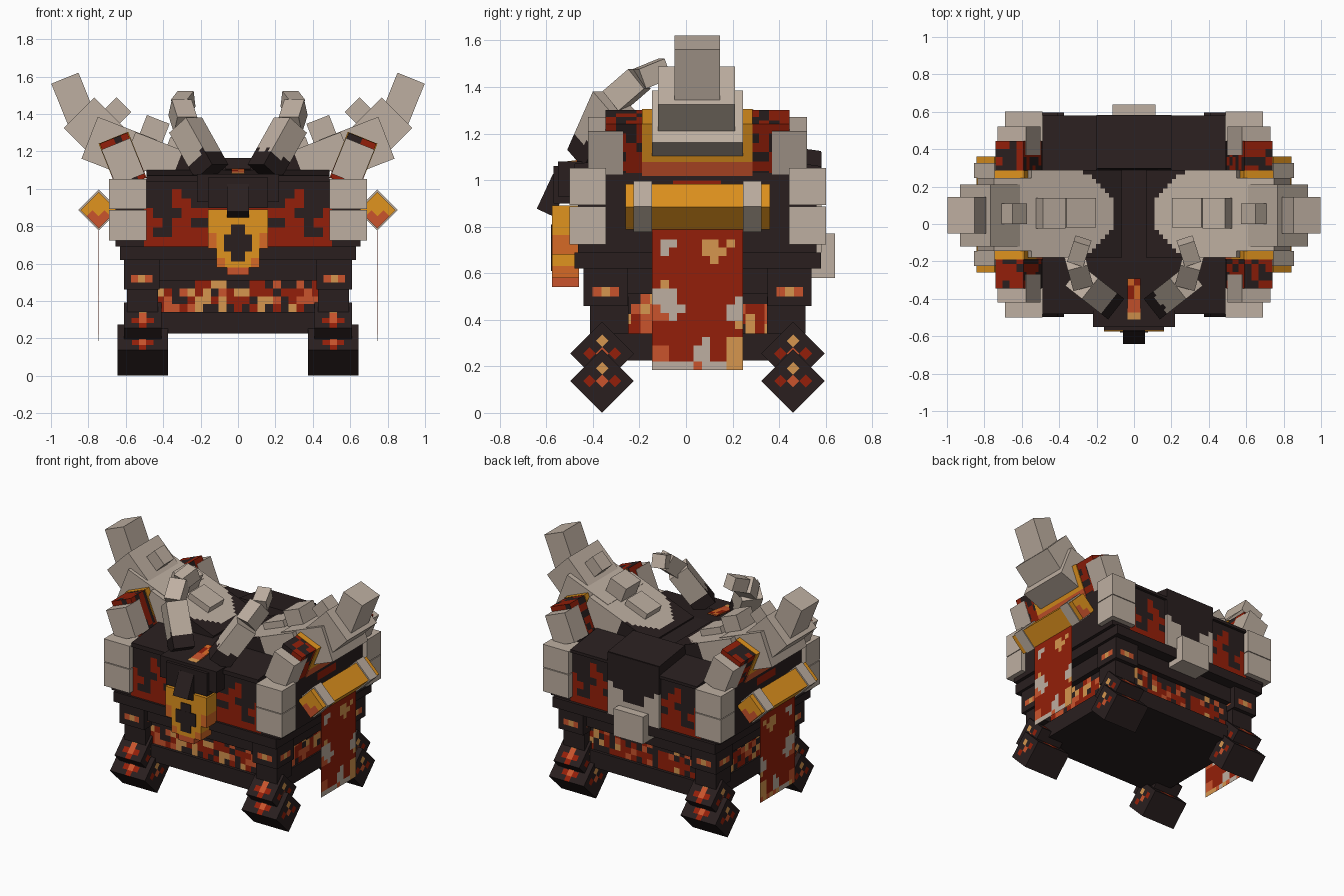
import bpy, bmesh, math, random
from mathutils import Vector

random.seed(7)
cube = bpy.data.objects.get("Cube")
if cube:
    bpy.data.objects.remove(cube)


def linear(c):
    c /= 255
    return c / 12.92 if c <= 0.04045 else ((c + 0.055) / 1.055) ** 2.4


# Palette
COLOURS = {"dark": (41, 31, 31), "bone": (190, 175, 161), "red": (148, 31, 9),
           "ember": (202, 84, 44), "gold": (224, 147, 30), "tan": (214, 150, 78),
           "orange": (214, 106, 38)}
NAMES = list(COLOURS)
MATS = []
for key, rgb in COLOURS.items():
    m = bpy.data.materials.new(key)
    m.use_nodes = True
    col = tuple(linear(c) for c in rgb) + (1.0,)
    m.diffuse_color = col
    m.node_tree.nodes["Principled BSDF"].inputs["Base Color"].default_value = col
    MATS.append(m)


def finish(bm, name, colour, loc=(0, 0, 0), rot=(0, 0, 0)):
    """Colour is a palette name, or a rule (local centre, normal) -> name."""
    me = bpy.data.meshes.new(name)
    if callable(colour):
        for m in MATS:
            me.materials.append(m)
        for f in bm.faces:
            f.material_index = NAMES.index(colour(f.calc_center_median(), f.normal))
    else:
        me.materials.append(MATS[NAMES.index(colour)])
    bm.to_mesh(me)
    bm.free()
    ob = bpy.data.objects.new(name, me)
    ob.location = loc
    ob.rotation_euler = [math.radians(a) for a in rot]
    bpy.context.collection.objects.link(ob)
    return ob


def box(name, loc, size, colour="dark", rot=(0, 0, 0), cell=0.045):
    bm = bmesh.new()
    bmesh.ops.create_cube(bm, size=1)
    bmesh.ops.scale(bm, vec=size, verts=bm.verts)
    if callable(colour):  # cut into square cells so the rule can paint them
        for ax in range(3):
            n = max(1, round(size[ax] / cell))
            no = Vector([float(i == ax) for i in range(3)])
            for k in range(1, n):
                bmesh.ops.bisect_plane(bm, geom=bm.verts[:] + bm.edges[:] + bm.faces[:],
                                       plane_co=no * size[ax] * (k / n - 0.5), plane_no=no)
        bm.normal_update()
    return finish(bm, name, colour, loc, rot)


def span(name, x, y, z, colour="dark", cell=0.045):
    """Box given by its low and high limits on each axis."""
    lims = (x, y, z)
    return box(name, [(a + b) / 2 for a, b in lims], [b - a for a, b in lims], colour, cell=cell)


def beam(name, a, b, w, colour):
    a, b = Vector(a), Vector(b)
    ob = box(name, (a + b) / 2, (w, w, (b - a).length), colour, cell=.028)
    ob.rotation_euler = (b - a).to_track_quat('Z', 'Y').to_euler()


CY = 0.05  # middle of the chest, front to back


# Painting rules
def mottled(p, n):
    if abs(n.z) > 0.5:
        return "dark"
    w = (3, 6, 3, 2) if p.z < 0.03 else (6, 2, 2, 2)
    return random.choices(("dark", "red", "ember", "tan"), w)[0]


PANEL = ["......", "...r..", "...rr.", "r...rr", "rr.rr.", "r..rrr", "rrrrrr"]


def wall(p, n):
    if abs(n.y) > 0.5 and abs(p.x) < 0.49:
        col = min(5, int((0.49 - abs(p.x)) / 0.05))
        return "red" if PANEL[min(6, int((0.18 - p.z) / 0.0515))][col] == "r" else "dark"
    if abs(n.x) > 0.5 and (p.z < -0.155 or (0.1 < p.z < 0.15 and abs(abs(p.y) - 0.05) < 0.03)):
        return "red"
    return "dark"


def post_spots(p, n):
    t = p.y if abs(n.x) > 0.5 else p.x
    if abs(n.z) > 0.5 or not -.03 < p.z < 0 or abs(t) > 0.065:
        return "dark"
    return "tan" if -.01 < t < 0.03 else "ember" if abs(t) < .05 else "red"


def foot_spots(p, n):
    h, w = (p.y + p.z) * .707, abs(p.y - p.z) * .707
    if abs(n.x) > 0.5:
        if w < .01 and -.01 < h < .08:
            return "tan" if h > .04 else "ember"
        return "red" if w < .06 and abs(h) < .01 else "dark"
    if n.z > 0.5 or n.y > 0.5:
        if abs(p.x) < 0.02:
            return "tan" if h > .085 else "ember" if h > .03 else "red"
        if abs(p.x) < .05 and .03 < h < .06:
            return "red"
    return "dark"


def blotched(p, n):
    return random.choice(("dark", "red", "red", "dark", "red"))


BLOBS = [(-0.14, 0.0, .05, "bone"), (-0.11, -0.05, .04, "bone"), (-0.13, 0.03, .03, "tan"),
         (0.07, 0.2, .045, "tan"), (0.14, 0.23, .03, "tan"), (-0.14, 0.22, .035, "bone"),
         (0.17, -0.06, .045, "bone"), (0.17, -0.11, .03, "tan"), (-0.17, -0.08, .035, "ember"),
         (0.02, -0.24, .05, "bone"), (0.16, -0.22, .05, "tan"), (-0.15, -0.25, .04, "ember")]


def cloth(p, n):
    for y, z, r, c in BLOBS:
        if math.hypot(p.y - y, p.z - z) < r:
            return c
    return random.choice(("bone", "bone", "ember", "tan")) if p.z < -0.28 else "red"


def back_paint(p, n):
    edge = -.02 - .09 * (abs(p.x) < .08) + .05 * (abs(p.x) > .15)
    return "bone" if p.z < edge and n.y > -.5 else "dark"


# Chest body
span("base", (-.53, .53), (CY - .43, CY + .43), (.225, .34))
span("ember_band", (-.52, .52), (CY - .41, CY + .41), (.34, .51), mottled, 0.042)
span("upper_band", (-.56, .56), (CY - .45, CY + .45), (.51, .62))
span("rim", (-.63, .63), (CY - .53, CY + .53), (.62, .69))
span("upper_wall", (-.655, .655), (CY - .515, CY + .51), (.69, 1.05), wall, 0.05)

# Lid, extruded from its side profile
bm = bmesh.new()
prof = [(-.48, 1.04), (-.48, 1.07), (-.2, 1.1), (.29, 1.1), (.58, 1.06), (.58, 1.04)]
face = bm.faces.new([bm.verts.new((-.49, y, z)) for y, z in prof])
ext = bmesh.ops.extrude_face_region(bm, geom=[face])
bmesh.ops.translate(bm, vec=(.98, 0, 0), verts=[v for v in ext["geom"] if isinstance(v, bmesh.types.BMVert)])
bmesh.ops.recalc_face_normals(bm, faces=bm.faces)
finish(bm, "lid", "dark")

# Front brow, lid stripe, clasp and lock plate
span("brow", (-.22, .22), (-.55, -.4), (.93, 1.08))
span("brow_edge", (-.16, .16), (-.57, -.5), (.9, 1.06))
box("lid_stripe", (0, -.4, 1.09), (.07, .22, .009),
    lambda p, n: "tan" if p.y < -.07 else random.choice(("ember", "red", "orange")), (7, 0, 0), .035)
box("clasp", (0, -.57, .935), (.115, .08, .165), "dark", (-25, 0, 0))
span("lock_plate", (-.16, .16), (-.575, -.46), (.68, .89),
     lambda p, n: "gold" if abs(p.x) < .13 or p.z > -.03 else "orange")
span("lock_plate_lower", (-.115, .115), (-.575, -.46), (.58, .68),
     lambda p, n: "gold" if abs(p.x) < .07 or p.z > 0 else "orange")
span("lock_plate_tip", (-.06, .06), (-.575, -.46), (.54, .58), "ember")
span("lock_cross_upright", (-.038, .038), (-.58, -.573), (.61, .81))
span("lock_cross_bar", (-.076, .076), (-.581, -.574), (.665, .755))

# Back block with its sloping cap and latch
span("back_block", (-.2, .2), (.3, .582), (.69, 1.12), back_paint, .04)
box("back_block_cap", (0, .435, 1.115), (.4, .285, .06), "dark", (-8, 0, 0))
span("back_latch", (-.115, .115), (.5, .64), (.58, .77), "bone")

for s, side in ((1, "left"), (-1, "right")):
    def tilted(name, x, z, w, h, y, colour, ry, cell=.045):
        box(f"{side}_{name}", (s * x, (y[0] + y[1]) / 2, z), (w, y[1] - y[0], h), colour, (0, s * ry, 0), cell)

    for f, end in ((-1, "front"), (1, "back")):
        tag = f"{side}_{end}"
        # Legs and feet
        box(tag + "_upper_post", (s * .515, CY + f * .395, .54), (.19, .19, .16), post_spots, cell=.04)
        box(tag + "_lower_post", (s * .51, CY + f * .38, .42), (.165, .165, .16), post_spots, cell=.033)
        box(tag + "_ankle", (s * .51, CY + f * .41, .255), (.2, .193, .193), foot_spots, (45, 0, 0), .0386)
        box(tag + "_foot", (s * .51, CY + f * .41, .137), (.27, .193, .193), foot_spots, (45, 0, 0), .0386)
        # Corner blocks
        for i, z in enumerate((.805, .972)):
            box(f"{tag}_corner_block_{i + 1}", (s * .59, CY + f * .472, z), (.2, .157, .165 - .006 * i), "bone")
        y = CY + f * .395
        tilted(end + "_shoulder_block", .615, 1.145, .165, .205, (y - .075, y + .075), "bone", 22)

    # Shoulder pads under the ribs
    tilted("shoulder_pad", .617, 1.15, .16, .26, (-.345, .445), blotched, 22)
    tilted("shoulder_trim", .617, 1.15, .17, .265, (-.19, .285),
           lambda p, n: "ember" if p.z < -.03 else "gold", 22)

    # Large sloping rib plates with a ragged dark inner end
    def rib(p, n):
        u = s * p.x + .26
        return "dark" if u < .04 + .2 * (p.y / .235) ** 2 else "bone"
    tilted("rib_plate", .338, 1.127, .52, .175, (-.18, .29), rib, -21.3, .025)
    tilted("rib_plate_outer", .635, 1.211, .34, .24, (-.145, .245), "bone", -21.3)
    tilted("rib_knuckle", .761, 1.318, .25, .23, (-.12, .21), "bone", -45)
    tilted("rib_tip", .875, 1.466, .157, .27, (-.05, .145), "bone", 22)
    tilted("rib_bump_low", .30, 1.20, .17, .10, (-.02, .14), "bone", -21.3)
    tilted("rib_bump_middle", .45, 1.31, .13, .13, (-.025, .14), "bone", -21.3)
    tilted("rib_bump_high", .66, 1.40, .11, .14, (0, .11), "bone", -45)

    # Curved horns, dark and ragged at the root
    path = [(.14, -.42, 1.09), (.28, -.31, 1.34), (.31, -.2, 1.435), (.275, -.09, 1.48)]
    for i, w in enumerate((.14, .11, .09)):
        a, b = [(s * p[0], p[1], p[2]) for p in path[i:i + 2]]
        beam(f"{side}_horn_{i + 1}", a, b, w, "bone" if i else
             lambda p, n: "dark" if p.z < -.06 + random.uniform(-.02, .02) else "bone")

    # Banner roll, rings and hanging cloth
    tilted("banner_roll", .745, .885, .138, .138, (-.26, .36),
           lambda p, n: "ember" if abs(n.y) > .5 and p.z - s * p.x < -.01 else "gold", 45, .046)
    for i, y in enumerate((-.185, .285)):
        tilted(f"roll_ring_{i + 1}", .745, .887, .155, .155, (y - .04, y + .04), "bone", 45)
    span(f"{side}_banner", sorted((s * .7445, s * .7455)), (-.145, .245), (.185, .815), cloth, .035)
